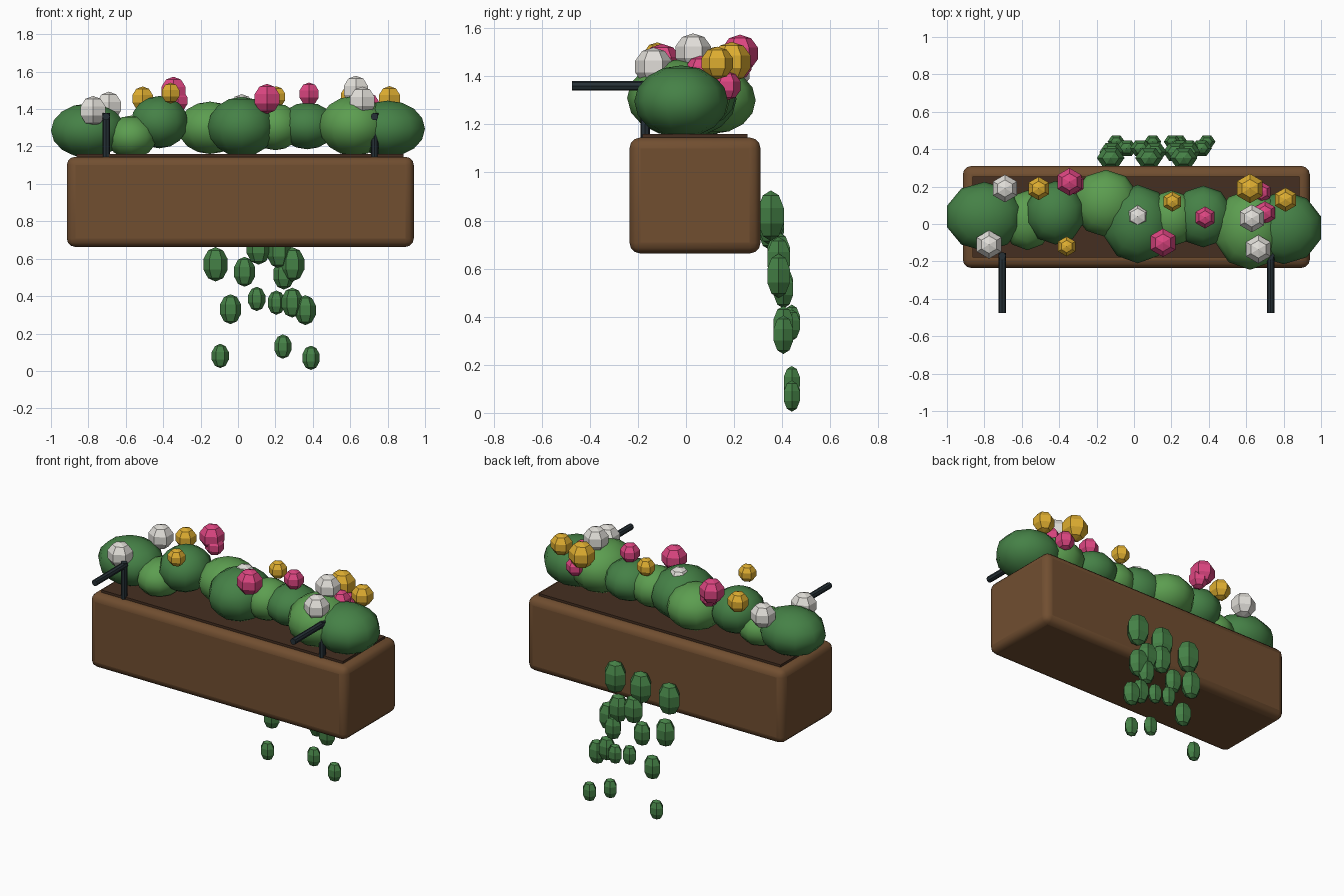
import bpy, bmesh, math
from mathutils import Matrix, Vector

cube = bpy.data.objects.get("Cube")
if cube:
    bpy.data.objects.remove(cube, do_unlink=True)


def material(name, rgb):
    m = bpy.data.materials.new(name)
    m.use_nodes = True
    m.diffuse_color = (*rgb, 1)
    m.node_tree.nodes["Principled BSDF"].inputs["Base Color"].default_value = (*rgb, 1)
    return m


WOOD = material("wood brown", (0.165, 0.077, 0.03))
SOIL = material("soil brown", (0.06, 0.028, 0.015))
DARK = material("dark green", (0.06, 0.22, 0.062))
LIGHT = material("light green", (0.107, 0.34, 0.08))
PINK = material("pink", (0.72, 0.06, 0.22))
YELLOW = material("yellow", (0.73, 0.42, 0.03))
WHITE = material("white", (0.75, 0.73, 0.69))
IRON = material("dark iron", (0.019, 0.03, 0.037))


def finish(bm, name, mat, smooth=False):
    me = bpy.data.meshes.new(name)
    for f in bm.faces:
        f.smooth = smooth
    bm.to_mesh(me)
    bm.free()
    me.materials.append(mat)
    ob = bpy.data.objects.new(name, me)
    bpy.context.collection.objects.link(ob)
    return ob


def box(name, mat, low, high):
    low, high = Vector(low), Vector(high)
    bm = bmesh.new()
    bmesh.ops.create_cube(bm, size=1, matrix=Matrix.Translation((low + high) / 2)
                          @ Matrix.Diagonal((*(high - low), 1)))
    return finish(bm, name, mat)


def ball(name, mat, centre, radii, segments, rings, turn=0, smooth=False):
    bm = bmesh.new()
    bmesh.ops.create_uvsphere(
        bm, u_segments=segments, v_segments=rings, radius=1,
        matrix=Matrix.Translation(centre) @ Matrix.Diagonal((*radii, 1))
        @ Matrix.Rotation(turn, 4, "Z"))
    return finish(bm, name, mat, smooth)


def rod(name, start, end, radius=0.02):
    start, end = Vector(start), Vector(end)
    axis = end - start
    bm = bmesh.new()
    bmesh.ops.create_cone(
        bm, cap_ends=True, segments=8, radius1=radius, radius2=radius,
        depth=axis.length, matrix=Matrix.Translation((start + end) / 2)
        @ axis.to_track_quat("Z", "Y").to_matrix().to_4x4())
    return finish(bm, name, IRON)


# Planter trough with rounded edges
trough = box("planter_box", WOOD, (-0.915, -0.235, 0.663), (0.94, 0.31, 1.145))
bevel = trough.modifiers.new("rounded_edges", "BEVEL")
bevel.width = 0.045
bevel.segments = 3
for f in trough.data.polygons:
    f.use_smooth = True
bpy.context.view_layer.objects.active = trough
trough.select_set(True)
bpy.ops.object.shade_smooth_by_angle(angle=math.radians(40))
trough.select_set(False)

# Soil bed
box("soil", SOIL, (-0.863, -0.18, 1.1), (0.885, 0.255, 1.16))

# Hanging brackets
for side, x in (("right", -0.705), ("left", 0.73)):
    rod(f"{side}_bracket_post", (x, -0.17, 1.13), (x, -0.17, 1.38))
    rod(f"{side}_bracket_arm", (x, -0.475, 1.36), (x, -0.155, 1.36))

# Row of shrubs, alternating dark and light: centre, radii
shrubs = [
    ((-0.80, 0.04, 1.285), (0.21, 0.185, 0.145)),
    ((-0.57, 0.02, 1.25), (0.14, 0.16, 0.115)),
    ((-0.42, 0.06, 1.33), (0.16, 0.17, 0.14)),
    ((-0.15, 0.11, 1.30), (0.18, 0.18, 0.14)),
    ((0.02, 0.0, 1.305), (0.19, 0.21, 0.16)),
    ((0.20, 0.03, 1.305), (0.145, 0.15, 0.125)),
    ((0.37, 0.04, 1.31), (0.16, 0.165, 0.125)),
    ((0.62, -0.03, 1.31), (0.195, 0.215, 0.16)),
    ((0.80, -0.02, 1.295), (0.21, 0.195, 0.15)),
]
for i, (centre, radii) in enumerate(shrubs):
    ball(f"shrub_{i + 1}", LIGHT if i % 2 else DARK, centre, radii, 10, 8, smooth=True)

# Blossoms: x, y, z, radius
blossoms = {
    "white": (WHITE, [(-0.775, -0.11, 1.39, 0.08), (-0.69, 0.19, 1.415, 0.078),
                      (0.02, 0.04, 1.405, 0.075), (0.63, 0.03, 1.5, 0.078),
                      (0.665, -0.135, 1.44, 0.08)]),
    "yellow": (YELLOW, [(-0.51, 0.19, 1.455, 0.066), (-0.36, -0.12, 1.485, 0.056),
                        (0.205, 0.12, 1.465, 0.057), (0.62, 0.19, 1.46, 0.083),
                        (0.81, 0.13, 1.455, 0.068)]),
    "pink": (PINK, [(-0.345, 0.225, 1.495, 0.078), (-0.32, 0.215, 1.445, 0.06),
                    (0.155, -0.1, 1.455, 0.08), (0.38, 0.035, 1.48, 0.062),
                    (0.70, 0.06, 1.42, 0.065), (0.68, 0.17, 1.36, 0.06)]),
}
for colour, (mat, spots) in blossoms.items():
    for i, (x, y, z, r) in enumerate(spots):
        ball(f"{colour}_blossom_{i + 1}", mat, (x, y, z), (r, r, r), 6, 5)

# Trailing leaves behind the trough, by tier: y, radius, then (x, z) spots
tiers = [
    (0.353, 0.105, [(-0.125, 0.78), (0.08, 0.8), (0.265, 0.82)]),
    (0.385, 0.092, [(-0.12, 0.57), (0.11, 0.66), (0.22, 0.64), (0.29, 0.57)]),
    (0.405, 0.08, [(0.035, 0.53), (0.245, 0.515), (-0.04, 0.33), (0.36, 0.325), (0.29, 0.365)]),
    (0.44, 0.065, [(0.1, 0.385), (0.205, 0.365), (-0.095, 0.08), (0.24, 0.13), (0.39, 0.07)]),
]
for t, (y, r, spots) in enumerate(tiers):
    for i, (x, z) in enumerate(spots):
        ball(f"trailing_leaf_{t + 1}_{i + 1}", DARK, (x, y, z),
             (r * 0.74, r * 0.62, r), 6, 5, turn=math.pi / 2)
